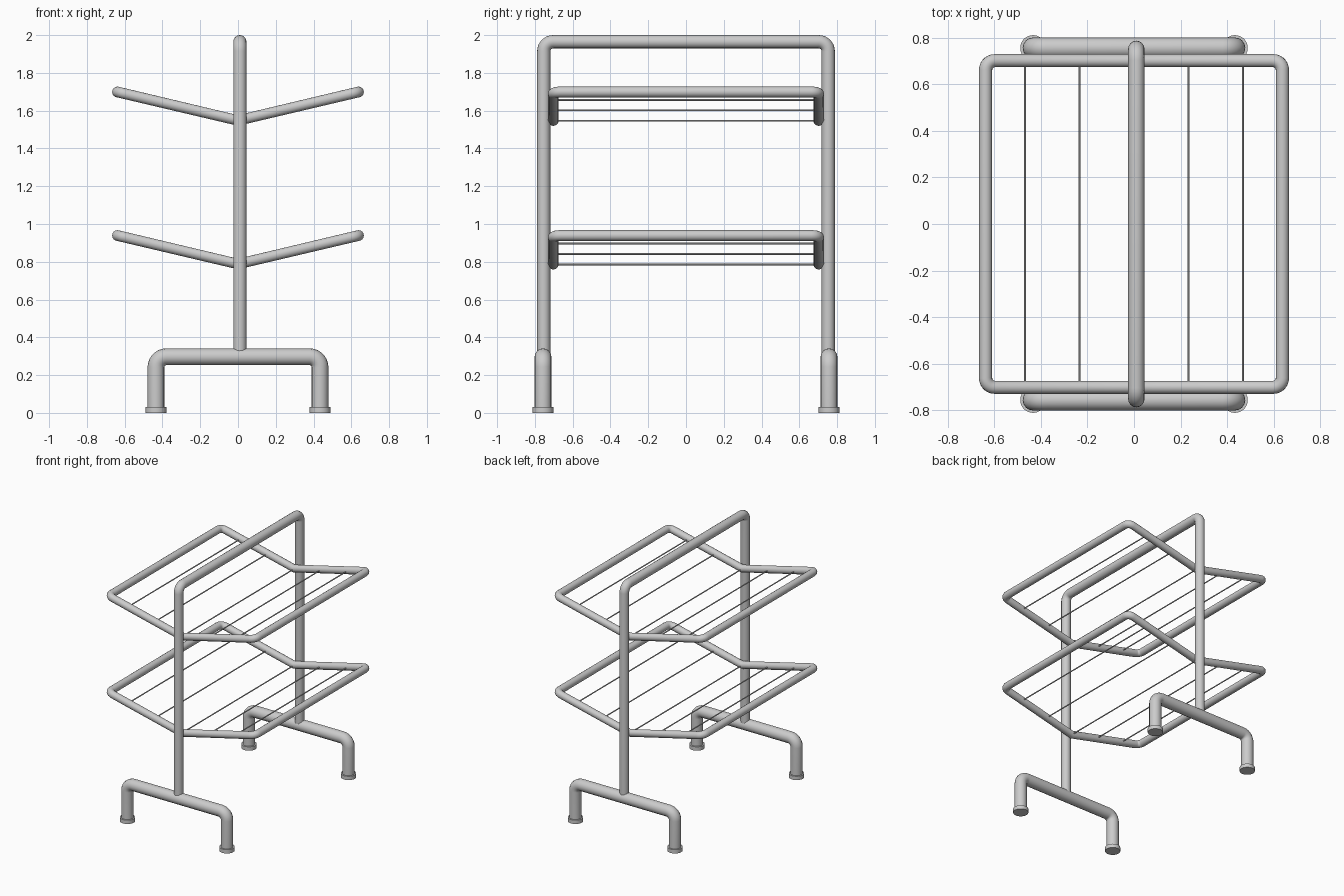
import bpy
from math import tan
from mathutils import Vector

if "Cube" in bpy.data.objects:
    bpy.data.objects.remove(bpy.data.objects["Cube"])


def rounded(points, bend, corners, cyclic=False, steps=7):
    """Replace the listed corners of a path with arcs of radius bend."""
    pts = [Vector(p) for p in points]
    out = []
    for i, p in enumerate(pts):
        if i not in corners:
            out.append(p)
            continue
        a = (pts[i - 1] - p).normalized()
        b = (pts[(i + 1) % len(pts)] - p).normalized()
        half = a.angle(b) / 2
        reach = bend / tan(half)
        centre = p + (a + b).normalized() * (reach ** 2 + bend ** 2) ** 0.5
        u, v = p + a * reach - centre, p + b * reach - centre
        for s in range(steps + 1):
            out.append(centre + u.slerp(v, s / steps).normalized() * bend)
    return out


def tube(name, points, radius, cyclic=False, resolution=6):
    curve = bpy.data.curves.new(name, 'CURVE')
    curve.dimensions = '3D'
    curve.bevel_depth = radius
    curve.bevel_resolution = resolution
    curve.use_fill_caps = True
    spline = curve.splines.new('POLY')
    spline.points.add(len(points) - 1)
    for sp, p in zip(spline.points, points):
        sp.co = (*p, 1)
    spline.use_cyclic_u = cyclic
    ob = bpy.data.objects.new(name, curve)
    bpy.context.collection.objects.link(ob)
    bpy.ops.object.select_all(action='DESELECT')
    ob.select_set(True)
    bpy.context.view_layer.objects.active = ob
    bpy.ops.object.convert(target='MESH')
    bpy.ops.object.shade_smooth_by_angle()
    return bpy.context.object


# Main upright hoop
PX, PY = 0.01, 0.753
hoop = [(PX, -PY, 0.30), (PX, -PY, 1.965), (PX, PY, 1.965), (PX, PY, 0.30)]
tube("upright_hoop", rounded(hoop, 0.05, (1, 2)), 0.035)

# Base legs with foot caps
LX, LY = 0.434, 0.757
for side, y in (("front", -LY), ("back", LY)):
    leg = [(-LX, y, 0.01), (-LX, y, 0.297), (LX, y, 0.297), (LX, y, 0.01)]
    tube(side + "_base_leg", rounded(leg, 0.055, (1, 2)), 0.0445)
    for x in (-LX, LX):
        bpy.ops.mesh.primitive_cylinder_add(vertices=28, radius=0.055, depth=0.03,
                                            location=(x, y, 0.015))
        bpy.context.object.name = side + "_foot_cap"
        bpy.ops.object.shade_smooth_by_angle()

# V-shaped shelf frames with thin hanging rails
SX, SY, RISE = 0.638, 0.702, 0.151
for label, z in (("lower", 0.788), ("upper", 1.548)):
    top = z + RISE
    frame = [(-SX, -SY, top), (0, -SY, z), (SX, -SY, top),
             (SX, SY, top), (0, SY, z), (-SX, SY, top)]
    tube(label + "_shelf_frame", rounded(frame, 0.04, (0, 2, 3, 5)), 0.0285, cyclic=True)
    for x in (-0.468, -0.235, 0, 0.235, 0.468):
        h = z + RISE * abs(x) / SX - 0.002
        tube(label + "_shelf_rail", [(x, -SY, h), (x, SY, h)], 0.0045, resolution=2)
